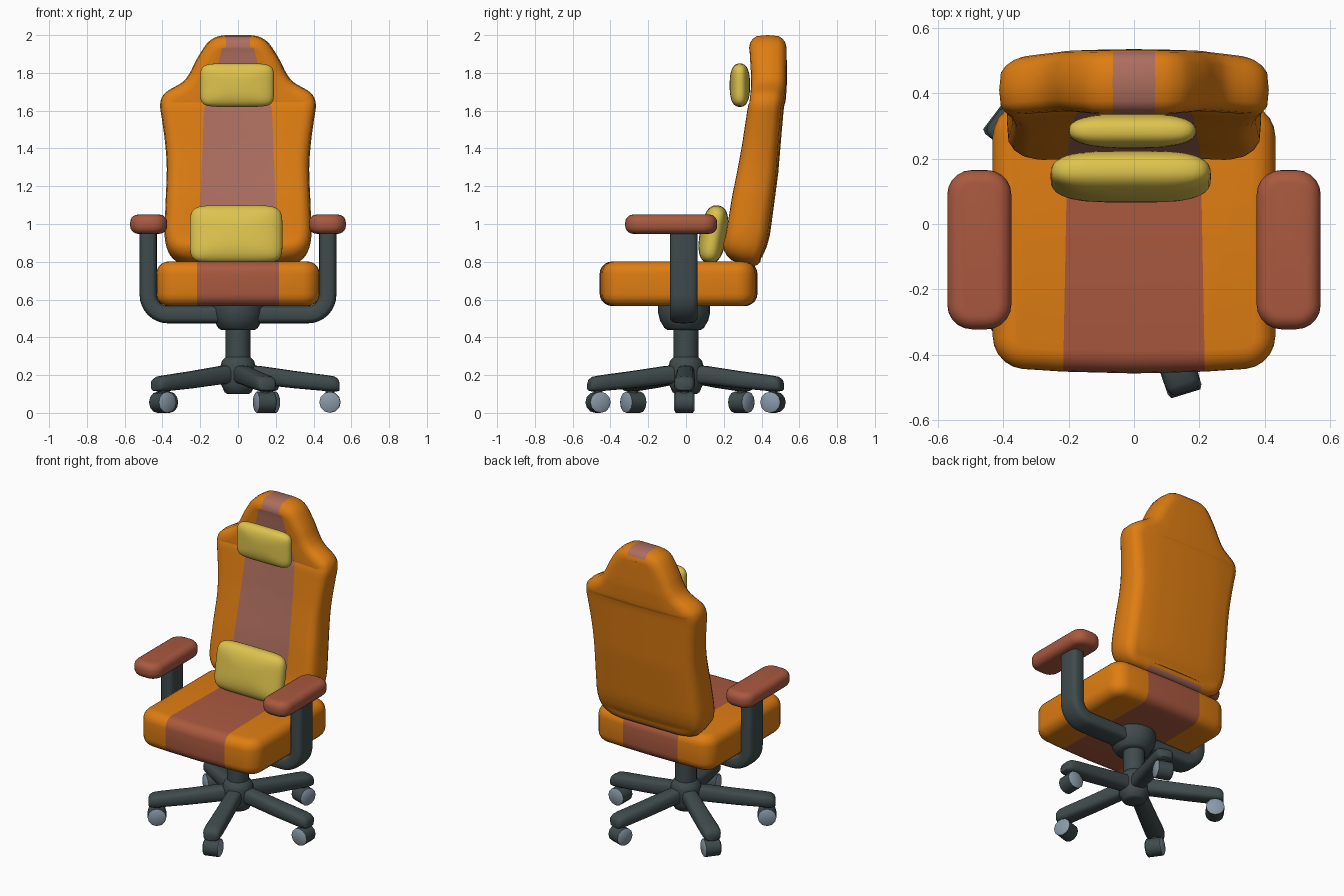
import bpy, bmesh, math
from mathutils import Vector, Matrix

if "Cube" in bpy.data.objects:
    bpy.data.objects.remove(bpy.data.objects["Cube"])


def mat(name, col):
    m = bpy.data.materials.new(name)
    m.diffuse_color = (*col, 1)
    m.use_nodes = True
    m.node_tree.nodes["Principled BSDF"].inputs["Base Color"].default_value = m.diffuse_color
    return m


ORANGE = mat("orange", (0.73, 0.205, 0.006))
BRICK = mat("brick", (0.40, 0.10, 0.05))
ROSE = mat("dusty_rose", (0.42, 0.155, 0.115))
YELLOW = mat("yellow", (0.73, 0.55, 0.075))
DARK = mat("dark_slate", (0.05, 0.07, 0.073))
GREY = mat("blue_grey", (0.25, 0.32, 0.39))


def finish(bm, name, mats, angle=40):
    bmesh.ops.recalc_face_normals(bm, faces=bm.faces)
    me = bpy.data.meshes.new(name)
    bm.to_mesh(me)
    bm.free()
    ob = bpy.data.objects.new(name, me)
    bpy.context.collection.objects.link(ob)
    for m in mats:
        me.materials.append(m)
    bpy.ops.object.select_all(action='DESELECT')
    ob.select_set(True)
    bpy.context.view_layer.objects.active = ob
    bpy.ops.object.shade_smooth_by_angle(angle=math.radians(angle))
    return ob


def lerp(table, z):
    if z <= table[0][0]:
        return table[0][1]
    for (a, u), (b, v) in zip(table, table[1:]):
        if z <= b:
            return u + (v - u) * (z - a) / (b - a)
    return table[-1][1]


def spline(pts, sub):
    out = []
    for i in range(len(pts) - 1):
        p = [Vector(pts[min(max(j, 0), len(pts) - 1)]) for j in range(i - 1, i + 3)]
        for k in range(sub):
            t = k / sub
            out.append(0.5 * (2 * p[1] + (p[2] - p[0]) * t
                       + (2 * p[0] - 5 * p[1] + 4 * p[2] - p[3]) * t * t
                       + (3 * p[1] - p[0] - 3 * p[2] + p[3]) * t ** 3))
    return out + [Vector(pts[-1])]


def ring(c, a, b, n=16, e=2):
    """Superellipse ring around c with half axes a and b."""
    f = lambda v: math.copysign(abs(v) ** (2 / e), v)
    c, a, b = Vector(c), Vector(a), Vector(b)
    return [c + a * f(math.cos(2 * math.pi * i / n)) + b * f(math.sin(2 * math.pi * i / n))
            for i in range(n)]


def loft(bm, rings):
    vs = [[bm.verts.new(p) for p in r] for r in rings]
    n = len(vs[0])
    for r, q in zip(vs, vs[1:]):
        for i in range(n):
            bm.faces.new((r[i], r[(i + 1) % n], q[(i + 1) % n], q[i]))
    bm.faces.new(vs[0])
    bm.faces.new(vs[-1])


def rounded_box(lo, hi, plan_r, edge_r):
    bm = bmesh.new()
    lo, hi = Vector(lo), Vector(hi)
    d = hi - lo
    bmesh.ops.create_cube(bm, size=1, matrix=Matrix.Translation((lo + hi) / 2)
                          @ Matrix.Diagonal((d.x, d.y, d.z, 1)))
    up = [e for e in bm.edges if abs(e.verts[0].co.z - e.verts[1].co.z) > 0.01]
    bmesh.ops.bevel(bm, geom=up, offset=plan_r, segments=5, profile=0.5, affect='EDGES')
    rim = [e for e in bm.edges if abs(e.verts[0].co.z - e.verts[1].co.z) < 0.001]
    bmesh.ops.bevel(bm, geom=rim, offset=edge_r, segments=5, profile=0.5, affect='EDGES')
    return bm


# Seat cushion with a centre stripe
bm = rounded_box((-0.432, -0.435, 0.565), (0.432, 0.36, 0.802), 0.09, 0.065)
for s in (1, -1):
    bmesh.ops.bisect_plane(bm, geom=bm.verts[:] + bm.edges[:] + bm.faces[:],
                           plane_co=(s * 0.208, 0, 0), plane_no=(1, s * 0.02, 0))
bmesh.ops.bisect_plane(bm, geom=bm.verts[:] + bm.edges[:] + bm.faces[:],
                       plane_co=(0, 0, 0), plane_no=(1, 0, 0))
for f in bm.faces:
    f.material_index = int(abs(f.calc_center_median().x) < 0.207)
for v in bm.verts:
    bow = 1 - (v.co.x / 0.432) ** 2
    v.co.y += bow * (0.022 * v.co.y / 0.435)
finish(bm, "seat", [ORANGE, BRICK])

# Backrest: outline with rounded rim, leaning and curved by height
outline = spline([(0.205, 0.787), (0.30, 0.80), (0.362, 0.845), (0.388, 0.93), (0.384, 1.1),
                  (0.377, 1.29), (0.386, 1.43), (0.402, 1.55), (0.412, 1.635), (0.385, 1.695),
                  (0.295, 1.75), (0.255, 1.80), (0.22, 1.87), (0.165, 1.955), (0.115, 1.99),
                  (0.065, 2.0)], 4)
FRONT = [(0.79, 0.205), (1.13, 0.257), (1.39, 0.308), (1.66, 0.352), (1.8, 0.35), (2.0, 0.335)]
BACK = [(0.77, 0.40), (0.97, 0.445), (1.29, 0.489), (1.6, 0.517), (1.79, 0.535), (2.0, 0.532)]
STRIPE = [(0.8, 0.205), (1.1, 0.2), (1.6, 0.18), (1.75, 0.145), (1.85, 0.105), (2.0, 0.065)]
loop = outline + [Vector((-p.x, p.y)) for p in reversed(outline)]
n, m, R = len(outline), len(loop), 0.065
bm = bmesh.new()


def place(x, z, side, inset_z):
    f, b = lerp(FRONT, z), lerp(BACK, z)
    y = (f + b) / 2 + side * (b - f) / 2 - 0.13 * x * x
    tilt = side * 0.028 * max(0, (1.8 - z))
    return bm.verts.new((x, y, inset_z - tilt))


K = 8
rims = []
for k in range(K + 1):
    a = math.pi * (k / K - 0.5)
    inset = R * (1 - math.cos(a))
    side = math.sin(a) * 0.68 + (0.32 * math.copysign(1, a) if abs(a) > 0.01 else 0)
    row = []
    for i, p in enumerate(loop):
        t = (loop[(i + 1) % m] - loop[i - 1]).normalized()
        q = p + Vector((-t.y, t.x)) * inset
        row.append(place(q.x, p.y, side, q.y))
    rims.append(row)
for k in range(K):
    for i in range(m):
        j = (i + 1) % m
        f = bm.faces.new((rims[k][i], rims[k][j], rims[k + 1][j], rims[k + 1][i]))
        f.material_index = int(i in (n - 1, m - 1) and k < K - 1)
for row, side in ((rims[0], -1), (rims[-1], 1)):
    grid = []
    for i in range(n):
        r, l = row[i], row[m - 1 - i]
        z = outline[i].y
        s = min(lerp(STRIPE, r.co.z), r.co.x)
        tz = r.co.z + side * 0.028 * max(0, 1.8 - z)
        if r.co.x - s < 0.004:
            a, b = r, l
        else:
            a, b = place(s, z, side, tz), place(-s, z, side, tz)
        grid.append((l, b, place(0, z, side, tz), a, r))
    for g, h in zip(grid, grid[1:]):
        for c in range(4):
            vs = list(dict.fromkeys((g[c], g[c + 1], h[c + 1], h[c])))
            if len(vs) > 2:
                f = bm.faces.new(vs)
                f.material_index = int(side < 0 and c in (1, 2))
    for g in (grid[0], grid[-1]):
        f = bm.faces.new((g[1], g[2], g[3]))
        f.material_index = int(side < 0)
bmesh.ops.remove_doubles(bm, verts=bm.verts, dist=0.0005)
finish(bm, "backrest", [ORANGE, ROSE], 60)

# Pillows: superellipsoids made from a subdivided cube
for name, c, h, tilt in (("head_pillow", (-0.005, 0.285, 1.735), (0.195, 0.054, 0.115), 0.0),
                         ("lumbar_pillow", (-0.01, 0.145, 0.945), (0.245, 0.072, 0.155), -0.17)):
    bm = bmesh.new()
    bmesh.ops.create_cube(bm, size=2)
    bmesh.ops.subdivide_edges(bm, edges=bm.edges[:], cuts=11, use_grid_fill=True)
    for v in bm.verts:
        x, y, z = (abs(t) for t in v.co)
        v.co /= ((x ** 6 + z ** 6) ** (2.5 / 6) + y ** 2.5) ** (1 / 2.5)
        v.co = Vector((v.co.x * h[0], v.co.y * h[1], v.co.z * h[2]))
    bmesh.ops.transform(bm, verts=bm.verts,
                        matrix=Matrix.Translation(c) @ Matrix.Rotation(tilt, 4, 'X'))
    finish(bm, name, [YELLOW], 80)

# Armrest pads
for s, name in ((1, "right"), (-1, "left")):
    bm = rounded_box((s * 0.473 - 0.098, -0.322, 0.948), (s * 0.473 + 0.098, 0.165, 1.05),
                     0.075, 0.042)
    finish(bm, name + "_arm_pad", [BRICK], 60)

# One U-shaped support carrying both armrests
half = [(0.475, 0.97, 0)] + [(0.37 + 0.105 * math.cos(a), 0.625 - 0.105 * math.sin(a), a)
                             for a in (math.pi / 2 * i / 8 for i in range(9))]
path = half + [(-x, z, math.pi - a) for x, z, a in reversed(half)]
bm = bmesh.new()
loft(bm, [ring((x, -0.012, z), (0.046 * math.cos(a), 0, -0.046 * math.sin(a)),
               (0, 0.073, 0), 24, 3.5) for x, z, a in path])
finish(bm, "arm_support", [DARK], 50)


# Turned parts: seat mount, gas column and base hub
def lathe(name, prof, y=0.0):
    bm = bmesh.new()
    loft(bm, [ring((0, y, z), (r, 0, 0), (0, r, 0), 20) for r, z in prof])
    finish(bm, name, [DARK])


lathe("seat_mount", [(0.09, 0.44), (0.105, 0.45), (0.128, 0.49), (0.138, 0.53), (0.138, 0.58)], -0.01)
lathe("column", [(0.065, 0.2), (0.065, 0.46)])
lathe("base_hub", [(0.055, 0.1), (0.07, 0.108), (0.09, 0.15), (0.092, 0.25), (0.085, 0.275),
                   (0.065, 0.295)])

# Five base legs with casters
LEG = [(0.03, 0.046, 0.155, 0.255), (0.12, 0.048, 0.15, 0.248), (0.30, 0.052, 0.13, 0.222),
       (0.47, 0.056, 0.115, 0.2), (0.51, 0.054, 0.113, 0.193), (0.53, 0.047, 0.115, 0.18),
       (0.538, 0.034, 0.12, 0.16)]
for i in range(5):
    rot = Matrix.Rotation(math.radians(-1 + 72 * i), 4, 'Z')
    bm = bmesh.new()
    loft(bm, [ring((r, 0, (lo + hi) / 2), (0, w, 0), (0, 0, (hi - lo) / 2), 16, 3)
              for r, w, lo, hi in LEG])
    loft(bm, [ring((0.487, 0, z), (0.025, 0, 0), (0, 0.025, 0), 10) for z in (0.08, 0.13)])
    bm.transform(rot)
    finish(bm, f"base_leg_{i + 1}", [DARK], 50)

    bm = bmesh.new()
    loft(bm, [ring((0.487, y, 0.056), (r, 0, 0), (0, 0, r), 12)
              for y, r in ((-0.054, 0.042), (-0.046, 0.056), (0.046, 0.056), (0.054, 0.042))])
    for f in bm.faces:
        f.material_index = int(abs(f.calc_center_median().y) > 0.04)
    bm.transform(rot)
    finish(bm, f"caster_{i + 1}", [DARK, GREY])
